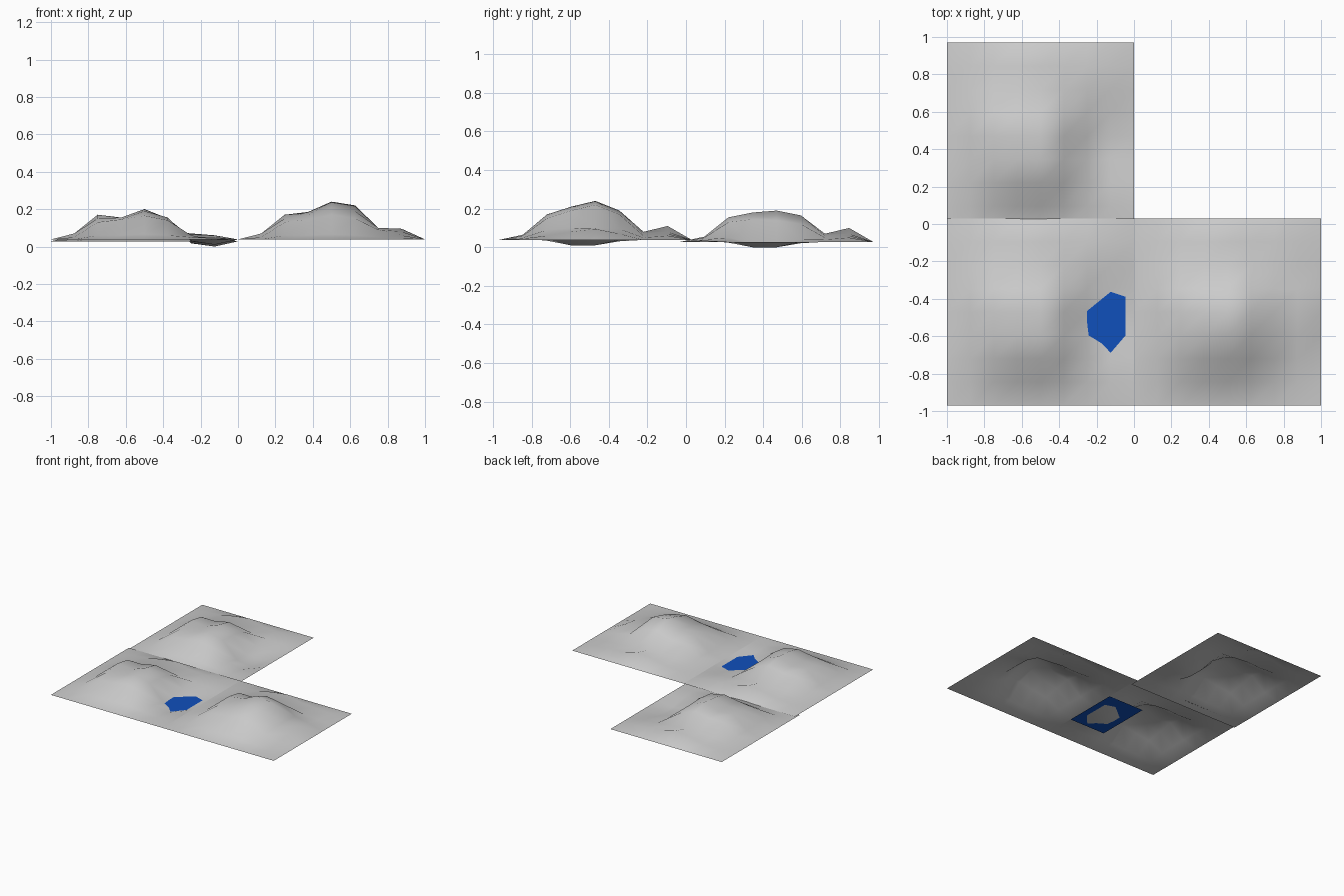
import bpy, bmesh

if "Cube" in bpy.data.objects:
    bpy.data.objects.remove(bpy.data.objects["Cube"])

N = 8  # cells per tile side

# interior heights in hundredths, front row first, left to right
HILL = [
    [5, 6, 6, 6.5, 6, 5, 4.5],
    [7, 13, 14.5, 16.5, 14, 6, 3.4],
    [7, 15, 15.5, 19, 15.5, 2.9, 1],
    [7, 17, 15.5, 20, 15, 2.7, 1],
    [7, 15, 15, 17.5, 13, 5, 3.1],
    [6, 8, 7.5, 8, 7, 6, 5],
    [6, 7, 9.5, 11, 8, 7, 6],
]
# right tile: higher peak, no pond hollow (column, row): height
DRY = {(4, 2): 17, (5, 2): 15, (6, 2): 9, (7, 2): 6,
       (3, 3): 17, (4, 3): 21, (5, 3): 19, (6, 3): 10, (7, 3): 8,
       (3, 4): 18.5, (4, 4): 24, (5, 4): 22, (6, 4): 10, (7, 4): 9.5,
       (4, 5): 19, (5, 5): 17, (6, 5): 9.5, (7, 5): 7}


def terrain_tile(name, x0, y0, drop=0.0, changes={}):
    bm = bmesh.new()
    rows = []
    for j in range(N + 1):
        row = []
        for i in range(N + 1):
            h = 3.8
            if 0 < i < N and 0 < j < N:
                h = changes.get((i, j), HILL[j - 1][i - 1])
            row.append(bm.verts.new((x0 + i / N, y0 + j / N, h / 100 - drop)))
        rows.append(row)
    for j in range(N):
        for i in range(N):
            bm.faces.new((rows[j][i], rows[j][i + 1], rows[j + 1][i + 1], rows[j + 1][i]))
    for f in bm.faces:
        f.smooth = True
    mesh = bpy.data.meshes.new(name)
    bm.to_mesh(mesh)
    bm.free()
    bpy.context.collection.objects.link(bpy.data.objects.new(name, mesh))


# three hill tiles in an L, the back one slightly lower and overlapping
terrain_tile("terrain_front_left", -1, -0.97)
terrain_tile("terrain_front_right", 0, -0.97, changes=DRY)
terrain_tile("terrain_back_left", -1, -0.03, drop=0.01)

# water sheet filling the hollow of the front left tile
bpy.ops.mesh.primitive_plane_add(size=1, location=(-0.15, -0.495, 0.028))
water = bpy.context.object
water.name = "pond_water"
water.scale = (0.32, 0.45, 1)
blue = bpy.data.materials.new("water_blue")
blue.diffuse_color = (0.005, 0.08, 0.5, 1)
blue.use_nodes = True
blue.node_tree.nodes["Principled BSDF"].inputs["Base Color"].default_value = blue.diffuse_color
water.data.materials.append(blue)
